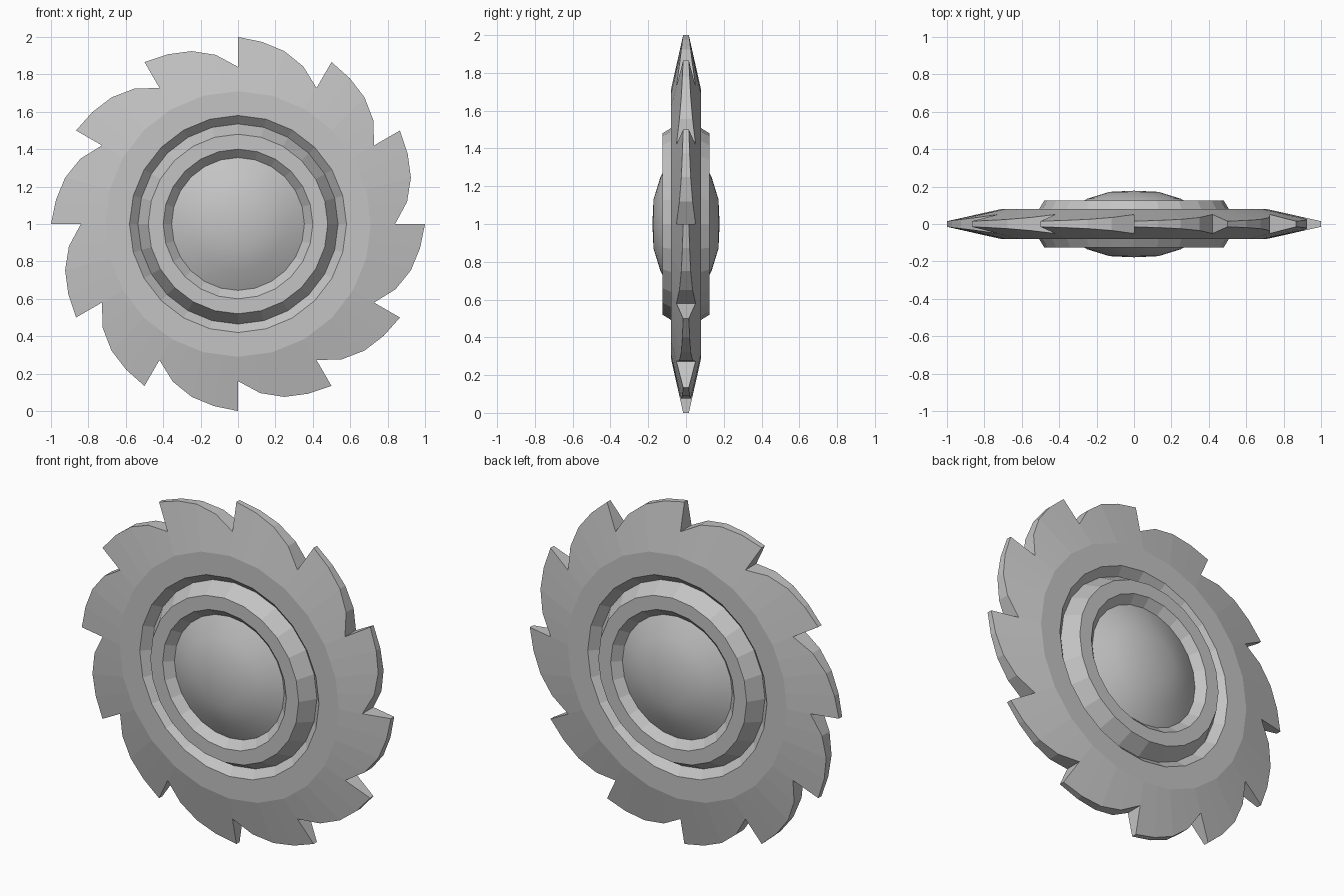
import bpy, bmesh
from math import sin, cos, radians

cube = bpy.data.objects.get("Cube")
if cube:
    bpy.data.objects.remove(cube, do_unlink=True)

STEEL = bpy.data.materials.new("steel grey")
STEEL.use_nodes = True
STEEL.diffuse_color = (0.55, 0.55, 0.55, 1)
STEEL.node_tree.nodes["Principled BSDF"].inputs["Base Color"].default_value = (0.55, 0.55, 0.55, 1)


def mirrored(front):
    """Profile of (radius, depth) pairs, followed by its copy on the back."""
    return front + [(r, -y) for r, y in reversed(front)]


def spin(name, columns, smooth=False):
    """Closed solid from (angle, profile) columns set around the axle at z = 1."""
    bm = bmesh.new()
    rings = [[bm.verts.new((r * cos(radians(a)), -y, 1 + r * sin(radians(a))))
              for r, y in prof] for a, prof in columns]
    for i, col in enumerate(rings):
        nxt = rings[(i + 1) % len(rings)]
        for j in range(len(col)):
            k = (j + 1) % len(col)
            bm.faces.new((col[j], col[k], nxt[k], nxt[j]))
    bmesh.ops.remove_doubles(bm, verts=bm.verts, dist=0.0002)
    bmesh.ops.dissolve_degenerate(bm, edges=bm.edges, dist=0.0001)
    bmesh.ops.recalc_face_normals(bm, faces=bm.faces)
    mesh = bpy.data.meshes.new(name)
    bm.to_mesh(mesh)
    bm.free()
    mesh.materials.append(STEEL)
    obj = bpy.data.objects.new(name, mesh)
    bpy.context.collection.objects.link(obj)
    if smooth:
        bpy.ops.object.select_all(action='DESELECT')
        obj.select_set(True)
        bpy.context.view_layer.objects.active = obj
        bpy.ops.object.shade_smooth_by_angle(angle=radians(30))
    return obj


# Toothed blade: each tooth falls from its tip to the root of the next notch
TEETH = 12
TOOTH = [1.0, 0.982, 0.957, 0.912, 0.84]
pitch = 360 / TEETH
step = pitch / (len(TOOTH) - 1)
columns = []
for t in range(TEETH):
    for s, rim in enumerate(TOOTH):
        # Inner rings have 24 sides, so odd columns lie on the chords
        c = cos(radians(step)) if s % 2 else 1
        rim_depth = 0.08 - (rim - 0.71) / 0.29 * 0.065
        columns.append((90 - t * pitch - s * step, mirrored(
            [(0.535 * c, 0.035), (0.58 * c, 0.08), (0.71 * c, 0.08), (rim, rim_depth)])))
spin("toothed_blade", columns)

# Raised hub ring and domed centre
SIDES = 24
angles = [i * 360 / SIDES for i in range(SIDES)]
hub = mirrored([(0.355, 0.08), (0.40, 0.125), (0.48, 0.125), (0.535, 0.035)])
spin("hub_ring", [(a, hub) for a in angles])
dome = mirrored([(0.0, 0.178), (0.13, 0.172), (0.25, 0.135), (0.355, 0.08)])
spin("centre_dome", [(a, dome) for a in angles], smooth=True)
